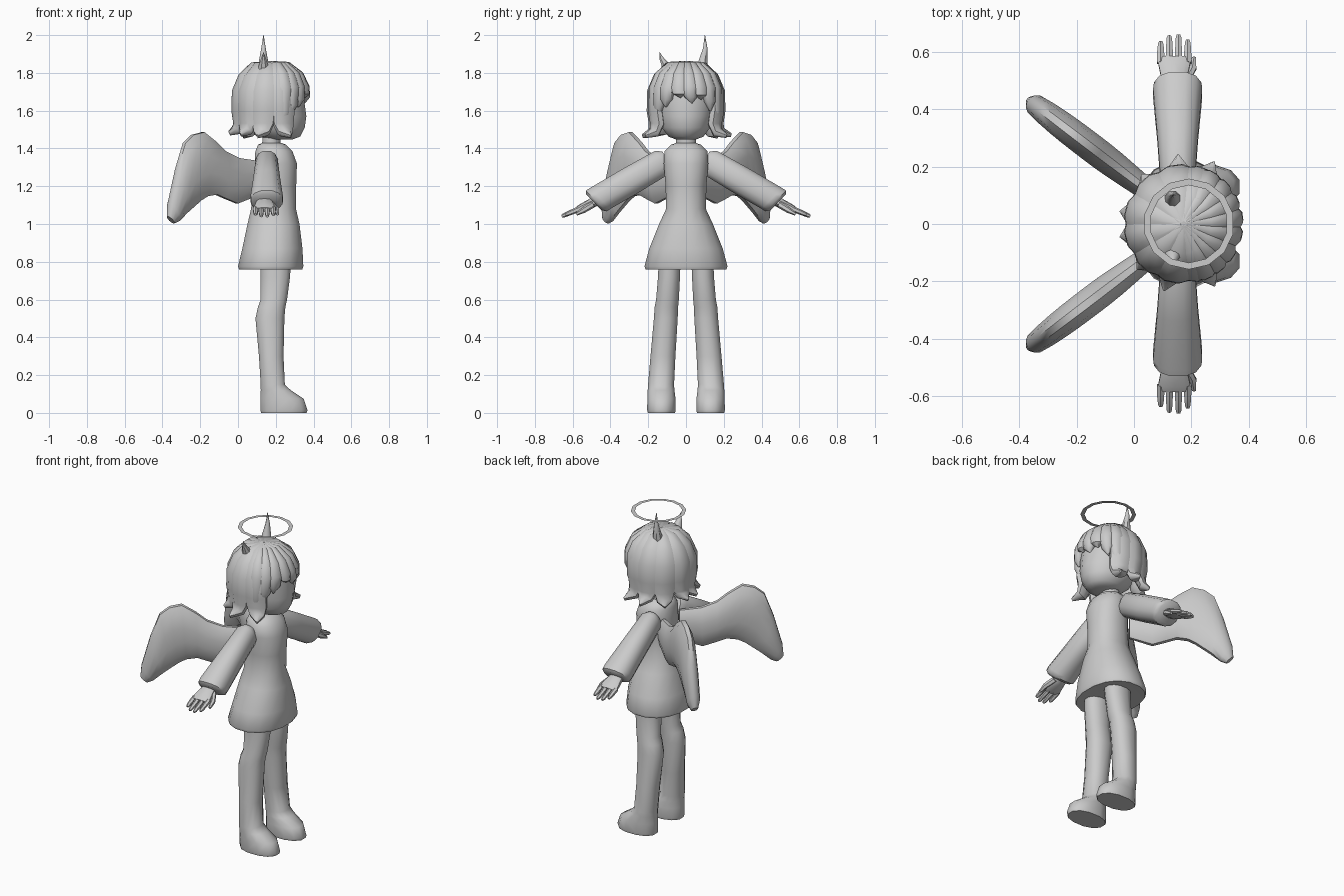
import bpy, bmesh, random
from math import sin, cos, pi, radians
from mathutils import Vector as V

random.seed(4)
X, Y, Z = V((1, 0, 0)), V((0, 1, 0)), V((0, 0, 1))


def ring(c, u, v, a, b, n=12, p=1.0):
    """Closed (super)ellipse of n points around c in the plane u, v."""
    out = []
    for i in range(n):
        t = 2 * pi * (i + 0.5) / n
        f = lambda q: (1 if q > 0 else -1) * abs(q) ** p
        out.append(V(c) + u * (a * f(cos(t))) + v * (b * f(sin(t))))
    return out


def loft(name, rings, side=1):
    """Skin a list of rings, cap both ends; side=-1 mirrors across y."""
    bm = bmesh.new()
    rows = [[bm.verts.new((q.x, q.y * side, q.z)) for q in r] for r in rings]
    for r0, r1 in zip(rows, rows[1:]):
        n = len(r0)
        for i in range(n):
            j = (i + 1) % n
            bm.faces.new((r0[i], r0[j], r1[j], r1[i]))
    bm.faces.new(rows[0])
    bm.faces.new(rows[-1])
    bmesh.ops.recalc_face_normals(bm, faces=bm.faces)
    me = bpy.data.meshes.new(name)
    bm.to_mesh(me)
    bm.free()
    ob = bpy.data.objects.new(name, me)
    bpy.context.collection.objects.link(ob)
    return ob


def stack(name, rows, n=12, p=1.0, side=1):
    """Horizontal rings: rows of (z, xc, yc, rx, ry)."""
    return loft(name, [ring((x, y, z), X, Y, a, b, n, p) for z, x, y, a, b in rows], side)


# Dress with flared skirt
stack("dress", [
    (0.765, 0.175, 0, 0.10, 0.13), (0.76, 0.173, 0, 0.170, 0.217),
    (0.775, 0.173, 0, 0.176, 0.224), (0.87, 0.182, 0, 0.162, 0.198),
    (1.0, 0.188, 0, 0.140, 0.145), (1.08, 0.188, 0, 0.121, 0.107),
    (1.2, 0.195, 0, 0.115, 0.110), (1.32, 0.200, 0, 0.114, 0.120),
    (1.385, 0.19, 0, 0.10, 0.116), (1.42, 0.18, 0, 0.075, 0.08),
    (1.43, 0.18, 0, 0.05, 0.05)], 16, 0.9)

# Neck and head
stack("neck", [(1.40, 0.175, 0, 0.05, 0.055), (1.50, 0.18, 0, 0.05, 0.055)])
stack("head", [
    (1.448, 0.23, 0, 0.06, 0.055), (1.463, 0.222, 0, 0.11, 0.095),
    (1.51, 0.206, 0, 0.15, 0.130), (1.57, 0.20, 0, 0.165, 0.142),
    (1.66, 0.185, 0, 0.168, 0.160), (1.75, 0.177, 0, 0.165, 0.163),
    (1.81, 0.172, 0, 0.13, 0.13), (1.85, 0.17, 0, 0.05, 0.05)], 16)


# Hair locks running from the crown over the head
def lock(name, phi, width, path, thick=0.028, twist=0.0):
    rings = []
    for i, (r, z, w) in enumerate(path):
        a = radians(phi + twist * (i / (len(path) - 1)) ** 2)
        out, tan = V((cos(a), sin(a), 0)), V((-sin(a), cos(a), 0))
        r0, z0, _ = path[max(i - 1, 0)]
        r1, z1, _ = path[min(i + 1, len(path) - 1)]
        d = (out * (r1 - r0) + Z * (z1 - z0)).normalized()
        rings.append(ring(V((0.172, 0, z)) + out * r, tan, tan.cross(d),
                          width * w, thick * (0.3 + 0.7 * min(w, 1)), 8))
    loft(name, rings)


for phi in (70, 100, 132, 164, -164, -132, -100, -70):
    k = random.uniform(-0.012, 0.012)
    tip = 0.24 if abs(phi) < 110 else 0.222
    lock("hair_lock", phi, 0.06, [
        (-0.01, 1.848, 0.3), (0.09, 1.832, 0.75), (0.142, 1.775, 1.0),
        (0.174, 1.70, 1.1), (0.176, 1.60, 1.1), (0.166, 1.53, 1.0),
        (0.185, 1.49 + k, 0.75), (tip, 1.472 + k, 0.06)],
        0.034, random.uniform(-8, 8))
for phi, tip, tw in ((4, 1.64, 6), (22, 1.66, 4), (40, 1.60, 6), (58, 1.52, 4),
                     (-14, 1.67, 5), (-32, 1.62, -4), (-48, 1.57, -6), (-64, 1.51, -3)):
    lock("fringe_lock", phi, 0.04, [
        (-0.01, 1.85, 0.3), (0.09, 1.838, 0.7), (0.15, 1.785, 1.0),
        (0.18, 1.72, 1.1), (0.183, 0.6 * tip + 0.688, 0.9),
        (0.176, tip, 0.06)], 0.03, tw)


# Horns: one tall, one short
def horn(name, pts):
    loft(name, [ring((0.135, y, z), X, Y, r, r, 8) for y, z, r in pts])


horn("tall_horn", [(0.075, 1.79, 0.038), (0.09, 1.86, 0.027),
                   (0.102, 1.93, 0.013), (0.10, 2.0, 0.001)])
horn("short_horn", [(-0.085, 1.78, 0.038), (-0.105, 1.84, 0.027),
                    (-0.128, 1.875, 0.014), (-0.14, 1.91, 0.001)])

# Halo: flat ring
bm = bmesh.new()
rows = [[bm.verts.new(q) for q in ring((0.191, 0, 1.963), X, Y, r, r, 14)]
        for r in (0.158, 0.135)]
for i in range(14):
    j = (i + 1) % 14
    bm.faces.new((rows[0][i], rows[0][j], rows[1][j], rows[1][i]))
me = bpy.data.meshes.new("halo")
bm.to_mesh(me)
bm.free()
bpy.context.collection.objects.link(bpy.data.objects.new("halo", me))

NORM = V((0, 0.507, 0.862))    # across the sleeve
CUFF = V((0, 0.70, 0.71))      # slanted cuff opening
HAND = V((0, 0.37, 0.93))
for s, tag in ((1, "left"), (-1, "right")):
    # Sleeve
    loft(tag + "_sleeve", [ring((0.152, y, z), X, n, a, b, 12, 0.85) for y, z, a, b, n in (
        (0.10, 1.342, 0.04, 0.05, NORM), (0.128, 1.325, 0.060, 0.074, NORM),
        (0.30, 1.225, 0.073, 0.078, NORM), (0.455, 1.135, 0.088, 0.080, CUFF),
        (0.475, 1.122, 0.085, 0.080, CUFF), (0.488, 1.115, 0.068, 0.06, CUFF))], s)
    # Palm, fingers and thumb
    loft(tag + "_palm", [ring((0.14, y, z), X, HAND, a, b, 10, 0.8) for y, z, a, b in (
        (0.44, 1.135, 0.03, 0.022), (0.50, 1.11, 0.045, 0.026),
        (0.56, 1.083, 0.058, 0.020), (0.58, 1.075, 0.056, 0.013))], s)
    for x, tip in ((0.093, 0.635), (0.123, 0.655), (0.155, 0.658), (0.187, 0.64)):
        loft(tag + "_finger", [ring((x, y, 1.086 - 0.42 * (y - 0.55)), X, HAND, r, r, 6)
                               for y, r in ((0.56, 0.015), (0.60, 0.014),
                                            (tip - 0.01, 0.011), (tip, 0.007))], s)
    loft(tag + "_thumb", [ring(c, X, HAND, r, r, 6) for c, r in (
        ((0.175, 0.49, 1.105), 0.018), ((0.203, 0.54, 1.075), 0.016),
        ((0.209, 0.58, 1.052), 0.008))], s)
    # Leg with boot
    stack(tag + "_leg", [
        (0.85, 0.20, 0.085, 0.085, 0.06), (0.72, 0.197, 0.09, 0.081, 0.06),
        (0.60, 0.19, 0.098, 0.072, 0.062), (0.56, 0.178, 0.104, 0.075, 0.064),
        (0.50, 0.169, 0.107, 0.079, 0.065), (0.30, 0.176, 0.122, 0.067, 0.068),
        (0.15, 0.184, 0.132, 0.066, 0.071), (0.12, 0.20, 0.132, 0.082, 0.073),
        (0.075, 0.233, 0.130, 0.118, 0.077), (0.015, 0.243, 0.130, 0.129, 0.078),
        (0.0, 0.243, 0.130, 0.124, 0.074)], 12, 0.9, s)
    # Wing: paired top and bottom edge points swept back and outward
    rings = []
    for xt, zt, xb, zb, h in (
            (0.10, 1.335, 0.10, 1.15, 0.035), (0.0, 1.35, -0.005, 1.108, 0.044),
            (-0.07, 1.385, -0.07, 1.135, 0.050), (-0.12, 1.435, -0.115, 1.155, 0.052),
            (-0.185, 1.487, -0.165, 1.147, 0.052), (-0.24, 1.473, -0.20, 1.125, 0.051),
            (-0.285, 1.43, -0.23, 1.098, 0.049), (-0.327, 1.29, -0.27, 1.062, 0.045),
            (-0.367, 1.11, -0.315, 1.016, 0.038), (-0.372, 1.04, -0.34, 1.003, 0.02)):
        yy = lambda x: 0.29 - 0.76 * (x + 0.18)
        t, b = V((xt, yy(xt), zt)), V((xb, yy(xb), zb))
        rings.append(ring((t + b) / 2, (t - b) / 2, V((0.605, 0.796, 0)), 1.03, h, 12))
    loft(tag + "_wing", rings, s)

# Smooth shading with crisp edges
for ob in bpy.context.collection.objects:
    ob.select_set(True)
    bpy.context.view_layer.objects.active = ob
bpy.ops.object.shade_smooth_by_angle(angle=radians(45))
